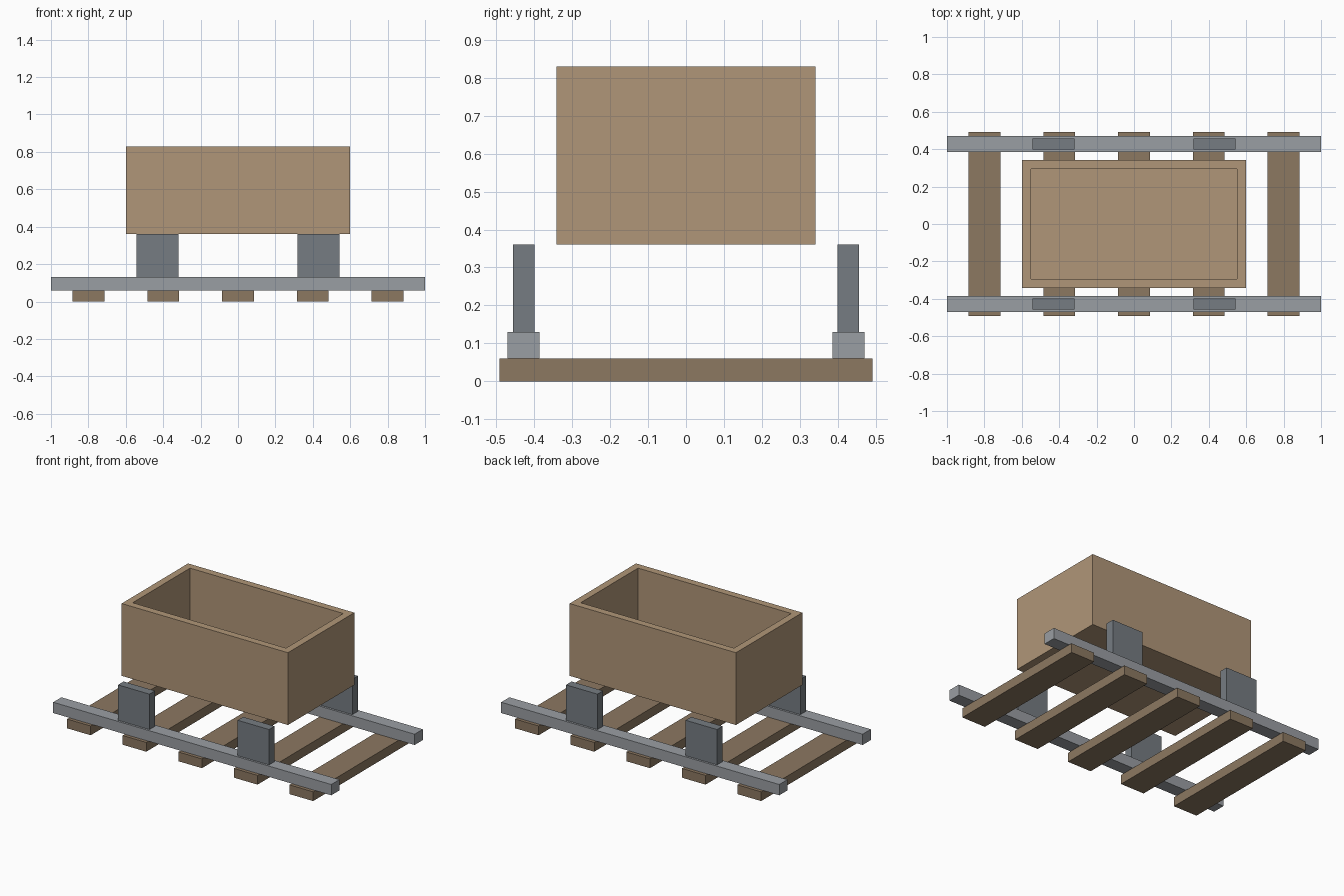
import bpy
import bmesh

default = bpy.data.objects.get("Cube")
if default:
    bpy.data.objects.remove(default, do_unlink=True)


def material(name, rgb):
    mat = bpy.data.materials.new(name)
    mat.use_nodes = True
    color = (*rgb, 1)
    mat.diffuse_color = color
    mat.node_tree.nodes["Principled BSDF"].inputs["Base Color"].default_value = color
    return mat


def link(name, bm, mat):
    mesh = bpy.data.meshes.new(name)
    bm.to_mesh(mesh)
    bm.free()
    mesh.materials.append(mat)
    obj = bpy.data.objects.new(name, mesh)
    bpy.context.collection.objects.link(obj)
    return obj


def block(size, center):
    bm = bmesh.new()
    bmesh.ops.create_cube(bm, size=1)
    bmesh.ops.scale(bm, vec=size, verts=bm.verts)
    bmesh.ops.translate(bm, vec=center, verts=bm.verts)
    return bm


light_wood = material("light wood", (0.434, 0.305, 0.188))
dark_wood = material("dark wood", (0.262, 0.188, 0.120))
light_steel = material("light steel", (0.323, 0.342, 0.366))
dark_steel = material("dark steel", (0.181, 0.202, 0.223))

# Sleepers across the track
for i in range(5):
    x = (i - 2) * 0.4
    link(f"sleeper_{i + 1}", block((0.17, 0.984, 0.06), (x, 0, 0.03)), dark_wood)

# Rails and the upright brackets standing on them
for side, y in (("front", -0.428), ("back", 0.428)):
    link(f"{side}_rail", block((2, 0.084, 0.07), (0, y, 0.095)), light_steel)
    for end, x in (("right", -0.43), ("left", 0.43)):
        link(f"{side}_{end}_bracket", block((0.226, 0.057, 0.23), (x, y, 0.245)), dark_steel)

# Open box: inset the top face for the rim and sink it to the floor
bm = block((1.196, 0.682, 0.47), (0, 0, 0.595))
top = max(bm.faces, key=lambda f: f.calc_center_median().z)
bmesh.ops.inset_region(bm, faces=[top], thickness=0.066)
walls = bmesh.ops.extrude_discrete_faces(bm, faces=[top])
bmesh.ops.translate(bm, vec=(0, 0, -0.404), verts=walls["faces"][0].verts)
bmesh.ops.recalc_face_normals(bm, faces=bm.faces)
link("open_box", bm, light_wood)
